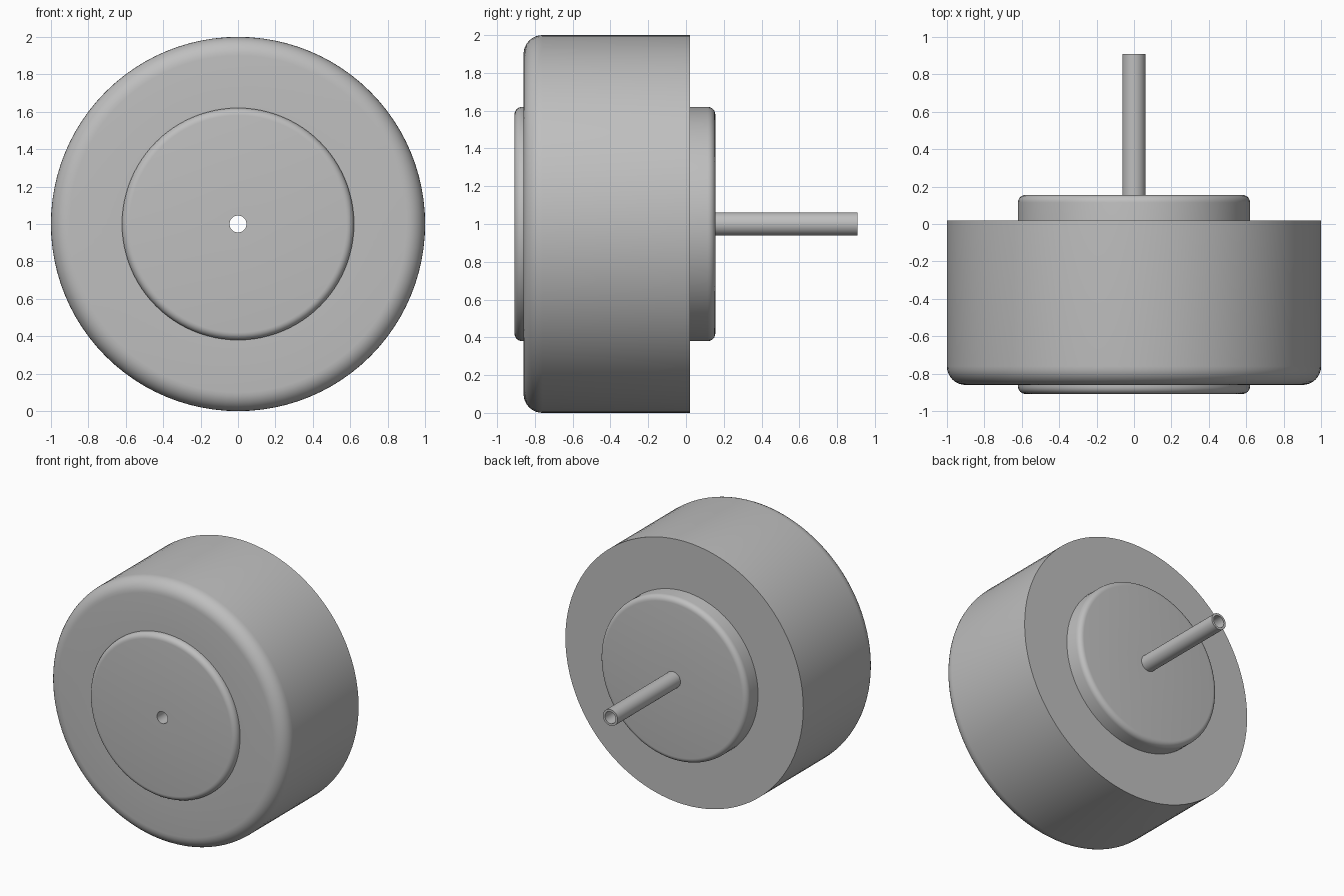
import bpy, bmesh, math

if "Cube" in bpy.data.objects:
    bpy.data.objects.remove(bpy.data.objects["Cube"])

SEGMENTS = 96
CENTRE_Z = 1.0
BORE = 0.045

grey = bpy.data.materials.new("metal_grey")
grey.diffuse_color = (0.52, 0.52, 0.52, 1)
grey.use_nodes = True
grey.node_tree.nodes["Principled BSDF"].inputs["Base Color"].default_value = grey.diffuse_color


def fillet(cr, cy, rad, start, end, steps=6):
    """Arc points (radius, y) about a corner centre, angles in degrees."""
    out = []
    for i in range(steps + 1):
        a = math.radians(start + (end - start) * i / steps)
        out.append((cr + rad * math.cos(a), cy + rad * math.sin(a)))
    return out


def lathe(name, profile):
    """Spin a closed (radius, y) profile about the motor axis."""
    bm = bmesh.new()
    rings = []
    for i in range(SEGMENTS):
        a = 2 * math.pi * i / SEGMENTS
        rings.append([bm.verts.new((r * math.cos(a), y, CENTRE_Z + r * math.sin(a)))
                      for r, y in profile])
    n = len(profile)
    for i in range(SEGMENTS):
        p, q = rings[i], rings[(i + 1) % SEGMENTS]
        for j in range(n):
            k = (j + 1) % n
            bm.faces.new((p[j], p[k], q[k], q[j]))
    bmesh.ops.recalc_face_normals(bm, faces=bm.faces)
    mesh = bpy.data.meshes.new(name)
    bm.to_mesh(mesh)
    bm.free()
    mesh.materials.append(grey)
    obj = bpy.data.objects.new(name, mesh)
    bpy.context.collection.objects.link(obj)
    bpy.ops.object.select_all(action='DESELECT')
    obj.select_set(True)
    bpy.context.view_layer.objects.active = obj
    bpy.ops.object.shade_smooth_by_angle(angle=math.radians(30))
    return obj


# Outer housing: rounded front rim, sharp back edge
lathe("housing", [(0.60, 0.02), (0.60, -0.86)]
      + fillet(0.90, -0.76, 0.10, -90, 0, 8) + [(1.0, 0.02)])

# Central hub: rounded at both ends, bored through
lathe("hub", [(BORE, 0.155), (BORE, -0.908)]
      + fillet(0.58, -0.868, 0.04, -90, 0)
      + fillet(0.58, 0.115, 0.04, 0, 90))

# Hollow shaft at the back
lathe("shaft", [(BORE, 0.15), (0.062, 0.15), (0.062, 0.908), (BORE, 0.908)])
